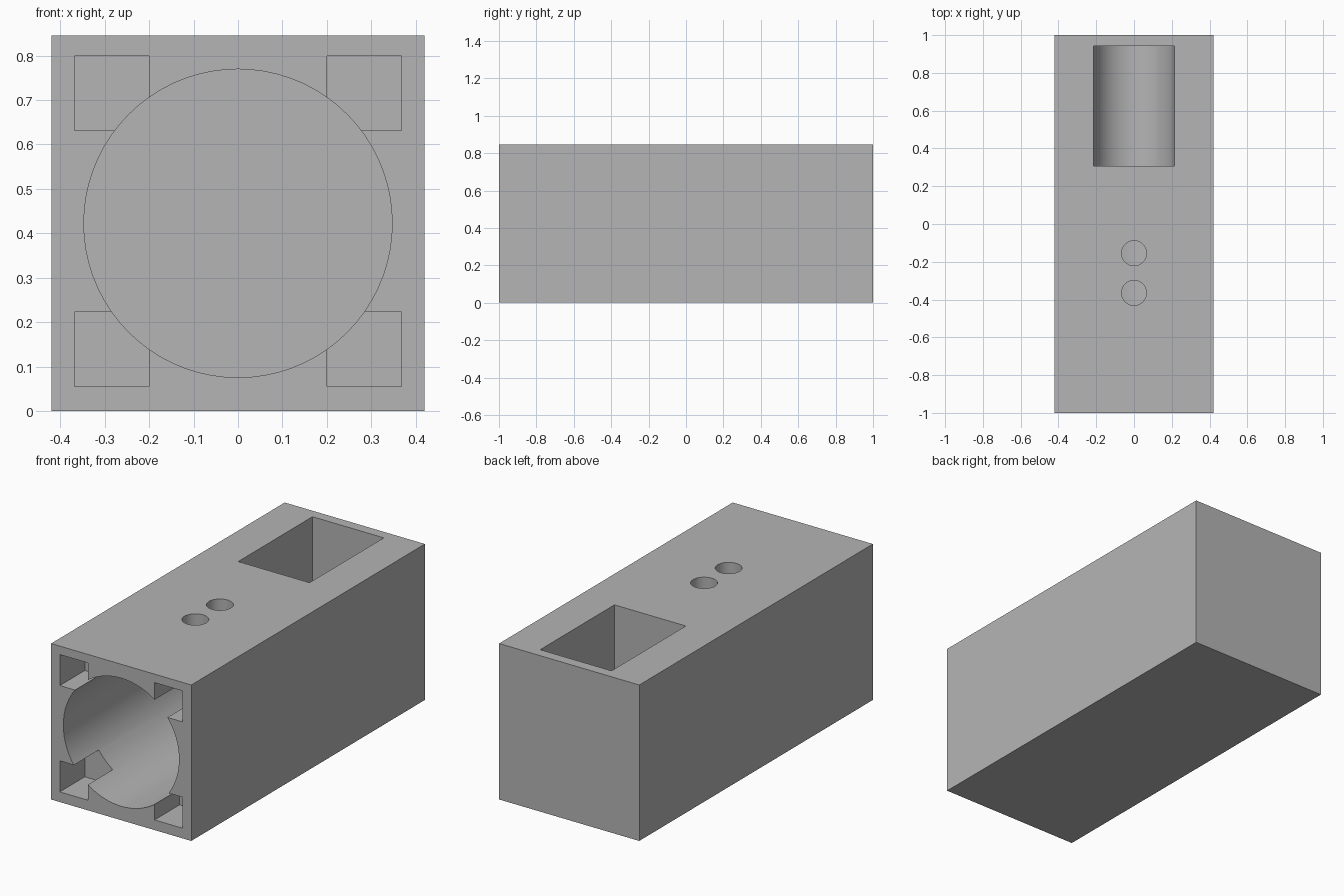
import bpy
import math

if "Cube" in bpy.data.objects:
    bpy.data.objects.remove(bpy.data.objects["Cube"], do_unlink=True)

HALF_W, HEIGHT, HALF_L = 0.42, 0.845, 1.0
MID = HEIGHT / 2

grey = bpy.data.materials.new("plain_grey")
colour = (0.46, 0.46, 0.46, 1)
grey.diffuse_color = colour
grey.use_nodes = True
grey.node_tree.nodes["Principled BSDF"].inputs["Base Color"].default_value = colour


def prism(name, profile, y0, y1):
    """Extrude an (x, z) outline along y."""
    n = len(profile)
    verts = [(x, y, z) for y in (y0, y1) for x, z in profile]
    faces = [tuple(range(n)), tuple(reversed(range(n, 2 * n)))]
    faces += [(i, i + n, (i + 1) % n + n, (i + 1) % n) for i in range(n)]
    mesh = bpy.data.meshes.new(name)
    mesh.from_pydata(verts, [], faces)
    mesh.materials.append(grey)
    obj = bpy.data.objects.new(name, mesh)
    bpy.context.collection.objects.link(obj)
    return obj


def rect(x0, x1, z0, z1):
    return [(x0, z0), (x1, z0), (x1, z1), (x0, z1)]


def arc(radius, start, end, steps, z=MID):
    angles = [start + (end - start) * i / steps for i in range(steps + 1)]
    return [(radius * math.cos(a), z + radius * math.sin(a)) for a in angles]


def carve(body, cutter):
    mod = body.modifiers.new("cut", "BOOLEAN")
    mod.operation, mod.solver, mod.object = "DIFFERENCE", "EXACT", cutter
    bpy.context.view_layer.objects.active = body
    bpy.ops.object.modifier_apply(modifier=mod.name)
    bpy.data.objects.remove(cutter, do_unlink=True)


# Block
body = prism("housing", rect(-HALF_W, HALF_W, 0, HEIGHT), -HALF_L, HALF_L)

# Large blind bore from the front
carve(body, prism("bore", arc(0.347, 0, math.tau, 72)[:-1], -1.1, 0.2))

# Shallow square pockets in the front corners
for side in (-1, 1):
    for z in (0.055, 0.631):
        x0, x1 = sorted((side * 0.2, side * 0.368))
        carve(body, prism("pocket", rect(x0, x1, z, z + 0.168), -1.1, -0.786))

# Round-bottomed bay open to the top
bay = arc(0.214, math.pi, math.tau, 36) + [(0.214, 1.0), (-0.214, 1.0)]
carve(body, prism("bay", bay, 0.307, 0.943))

# Two round holes from the top into the bore
for y in (-0.155, -0.365):
    bpy.ops.mesh.primitive_cylinder_add(vertices=48, radius=0.066, depth=0.5,
                                        location=(0, y, 0.75))
    hole = bpy.context.object
    hole.data.materials.append(grey)
    carve(body, hole)

bpy.ops.object.select_all(action="DESELECT")
body.select_set(True)
bpy.context.view_layer.objects.active = body
bpy.ops.object.shade_smooth_by_angle(angle=math.radians(30))
